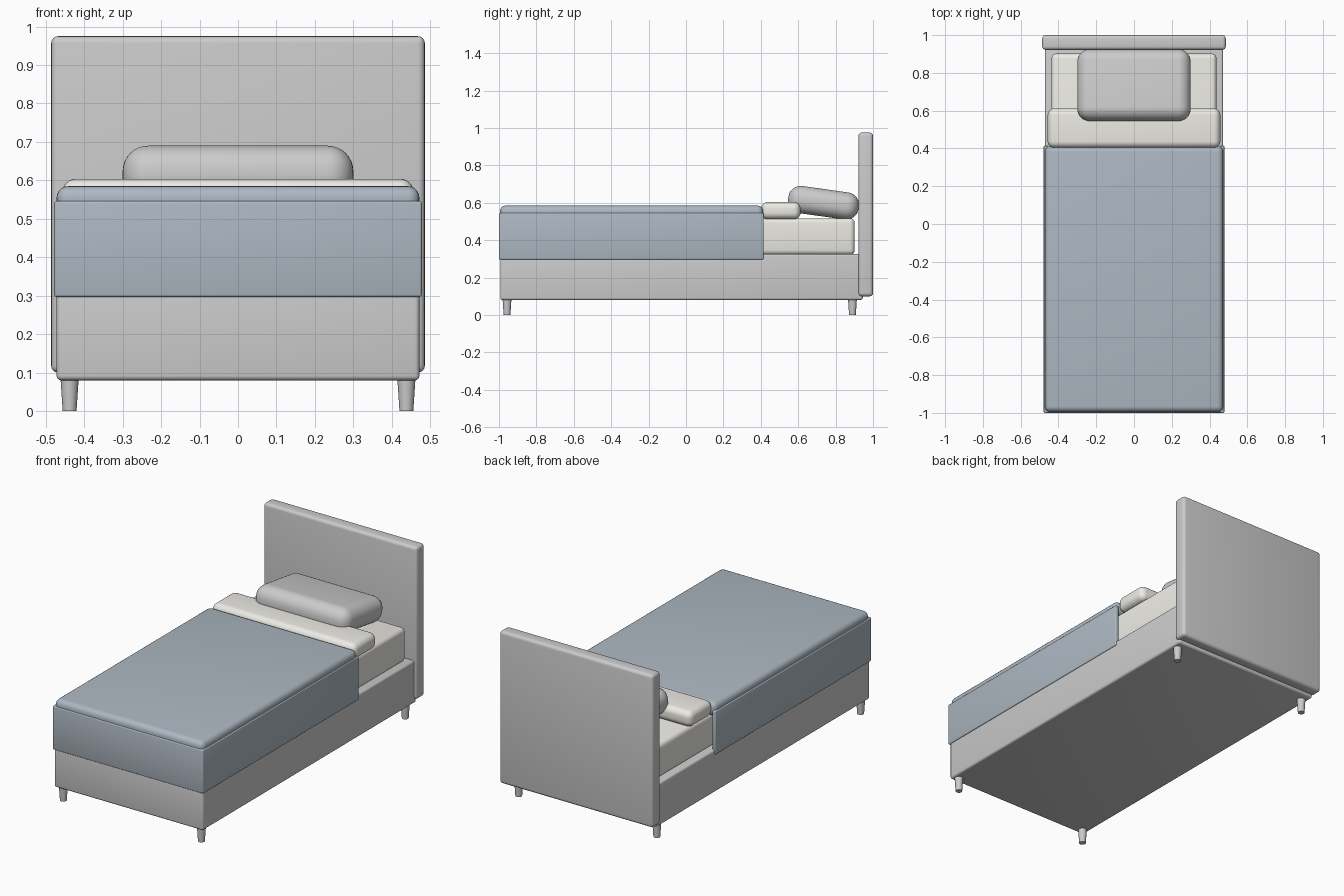
import bpy, math

if "Cube" in bpy.data.objects:
    bpy.data.objects.remove(bpy.data.objects["Cube"])


def material(name, rgb):
    m = bpy.data.materials.new(name)
    m.diffuse_color = (*rgb, 1)
    m.use_nodes = True
    m.node_tree.nodes["Principled BSDF"].inputs["Base Color"].default_value = m.diffuse_color
    return m


linen = material("linen", (0.84, 0.83, 0.78))
white = material("pillow_cotton", (0.90, 0.90, 0.87))
blue = material("blanket_blue", (0.42, 0.48, 0.54))


def smooth(ob):
    bpy.ops.object.select_all(action='DESELECT')
    ob.select_set(True)
    bpy.context.view_layer.objects.active = ob
    bpy.ops.object.shade_smooth_by_angle(angle=math.radians(35))


def box(name, x, y, z, r, mat=None, segments=4, tilt=0):
    """Rounded box from (min, max) ranges, optionally tilted about x."""
    ranges = (x, y, z)
    bpy.ops.mesh.primitive_cube_add(size=1, location=[(a + b) / 2 for a, b in ranges])
    ob = bpy.context.object
    ob.name = name
    ob.scale = [b - a for a, b in ranges]
    bpy.ops.object.transform_apply(location=False, rotation=False, scale=True)
    ob.rotation_euler.x = math.radians(tilt)
    bev = ob.modifiers.new("round", 'BEVEL')
    bev.width = r
    bev.segments = segments
    bpy.ops.object.modifier_apply(modifier="round")
    if mat:
        ob.data.materials.append(mat)
    smooth(ob)
    return ob


# Upholstered frame
box("bed_base", (-0.472, 0.472), (-0.993, 0.945), (0.08, 0.325), 0.012)
box("headboard", (-0.486, 0.486), (0.922, 1.0), (0.10, 0.975), 0.018)

# Tapered legs
for side, x in (("left", -0.438), ("right", 0.438)):
    for end, y in (("front", -0.957), ("back", 0.89)):
        bpy.ops.mesh.primitive_cone_add(vertices=24, radius1=0.018, radius2=0.024,
                                        depth=0.09, location=(x, y, 0.045))
        leg = bpy.context.object
        leg.name = f"{end}_{side}_leg"
        smooth(leg)

# Bedding
box("mattress", (-0.437, 0.437), (-0.96, 0.902), (0.322, 0.517), 0.025, linen)
box("sheet_fold", (-0.457, 0.457), (0.403, 0.612), (0.512, 0.604), 0.035, linen, 6)
box("pillow", (-0.30, 0.30), (0.545, 0.925), (0.527, 0.673), 0.066, white, 8, tilt=-8)

# Blanket: top layer with hanging side and foot panels
box("blanket_top", (-0.472, 0.472), (-0.995, 0.412), (0.505, 0.585), 0.03, blue, 5)
for side, s in (("left", -1), ("right", 1)):
    box(f"blanket_{side}_drop", sorted((s * 0.456, s * 0.478)), (-0.997, 0.415),
        (0.297, 0.546), 0.006, blue, 3)
box("blanket_foot_drop", (-0.478, 0.478), (-1.0, -0.975), (0.297, 0.546), 0.006, blue, 3)
